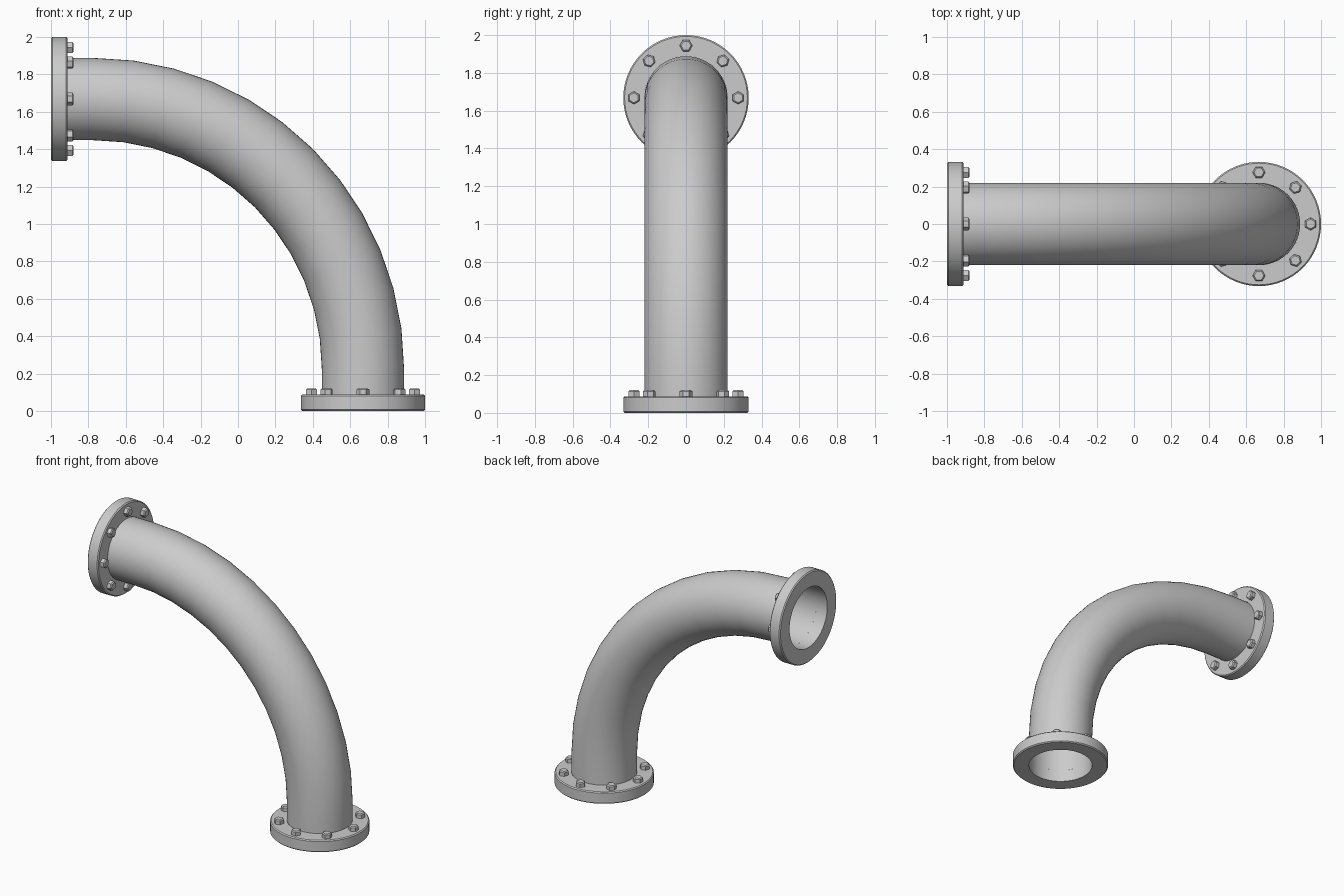
import bpy, bmesh
from math import pi, radians, sin, cos
from mathutils import Matrix, Vector

if "Cube" in bpy.data.objects:
    bpy.data.objects.remove(bpy.data.objects["Cube"])

PIPE_R, FLANGE_R, THICK = 0.22, 0.332, 0.088
CX = 0.668          # bottom flange centre x
CZ = 1.668          # upper flange centre z
A = 0.225           # straight length at each end


def finish(bm, name, matrix=Matrix()):
    bmesh.ops.recalc_face_normals(bm, faces=bm.faces)
    mesh = bpy.data.meshes.new(name)
    bm.to_mesh(mesh)
    bm.free()
    obj = bpy.data.objects.new(name, mesh)
    bpy.context.collection.objects.link(obj)
    obj.matrix_world = matrix
    bpy.ops.object.select_all(action='DESELECT')
    obj.select_set(True)
    bpy.context.view_layer.objects.active = obj
    bpy.ops.object.shade_smooth_by_angle(angle=radians(32))
    return obj


def flange(name, matrix):
    # ring with slightly eased outer rims, revolved around local z
    e = 0.007
    profile = [(PIPE_R, 0), (FLANGE_R - e, 0), (FLANGE_R, e),
               (FLANGE_R, THICK - e), (FLANGE_R - e, THICK), (PIPE_R, THICK)]
    bm = bmesh.new()
    vs = [bm.verts.new((r, 0, z)) for r, z in profile]
    edges = [bm.edges.new((vs[i], vs[(i + 1) % len(vs)])) for i in range(len(vs))]
    bmesh.ops.spin(bm, geom=vs + edges, cent=(0, 0, 0), axis=(0, 0, 1),
                   angle=2 * pi, steps=64, use_merge=True)
    bmesh.ops.remove_doubles(bm, verts=bm.verts, dist=1e-5)
    finish(bm, name, matrix)


def bolts(name, matrix):
    # eight hexagonal heads with chamfered tops
    bm = bmesh.new()
    h = 0.034
    for i in range(8):
        m = Matrix.Rotation(i * pi / 4, 4, 'Z') @ Matrix.Translation((0.276, 0, THICK + h / 2 - 0.001)) \
            @ Matrix.Rotation(pi / 2, 4, 'Z')
        # body corner points along the radial direction
        m = m @ Matrix.Rotation(pi / 6, 4, 'Z')
        bmesh.ops.create_cone(bm, cap_ends=True, segments=6, radius1=0.034,
                              radius2=0.034, depth=h, matrix=m)
    top = [e for e in bm.edges if all(v.co.z > THICK + h / 2 for v in e.verts)]
    bmesh.ops.bevel(bm, geom=top, offset=0.007, segments=1, affect='EDGES')
    finish(bm, name, matrix)


def pipe():
    # open tube: short straight ends and a quarter bend in 12 steps
    R = CX + 1 - A
    stations = [(Vector((CX, 0, THICK)), 0)]
    for i in range(13):
        t = i * pi / 24
        stations.append((Vector((A - 1 + R * cos(t), 0, CZ - R + R * sin(t))), t))
    stations.append((Vector((-1 + THICK, 0, CZ)), pi / 2))
    n = 48
    bm = bmesh.new()
    rings = []
    for c, t in stations:
        out = Vector((cos(t), 0, sin(t)))
        rings.append([bm.verts.new(c + PIPE_R * (out * cos(2 * pi * k / n)
                                                 + Vector((0, sin(2 * pi * k / n), 0))))
                      for k in range(n)])
    for a, b in zip(rings, rings[1:]):
        for k in range(n):
            bm.faces.new((a[k], a[(k + 1) % n], b[(k + 1) % n], b[k]))
    finish(bm, "bent_pipe")


pipe()
lower = Matrix.Translation((CX, 0, 0))
upper = Matrix.Translation((-1, 0, CZ)) @ Matrix.Rotation(pi / 2, 4, 'Y')
for label, m in (("lower", lower), ("upper", upper)):
    flange(label + "_flange", m)
    bolts(label + "_bolts", m)
